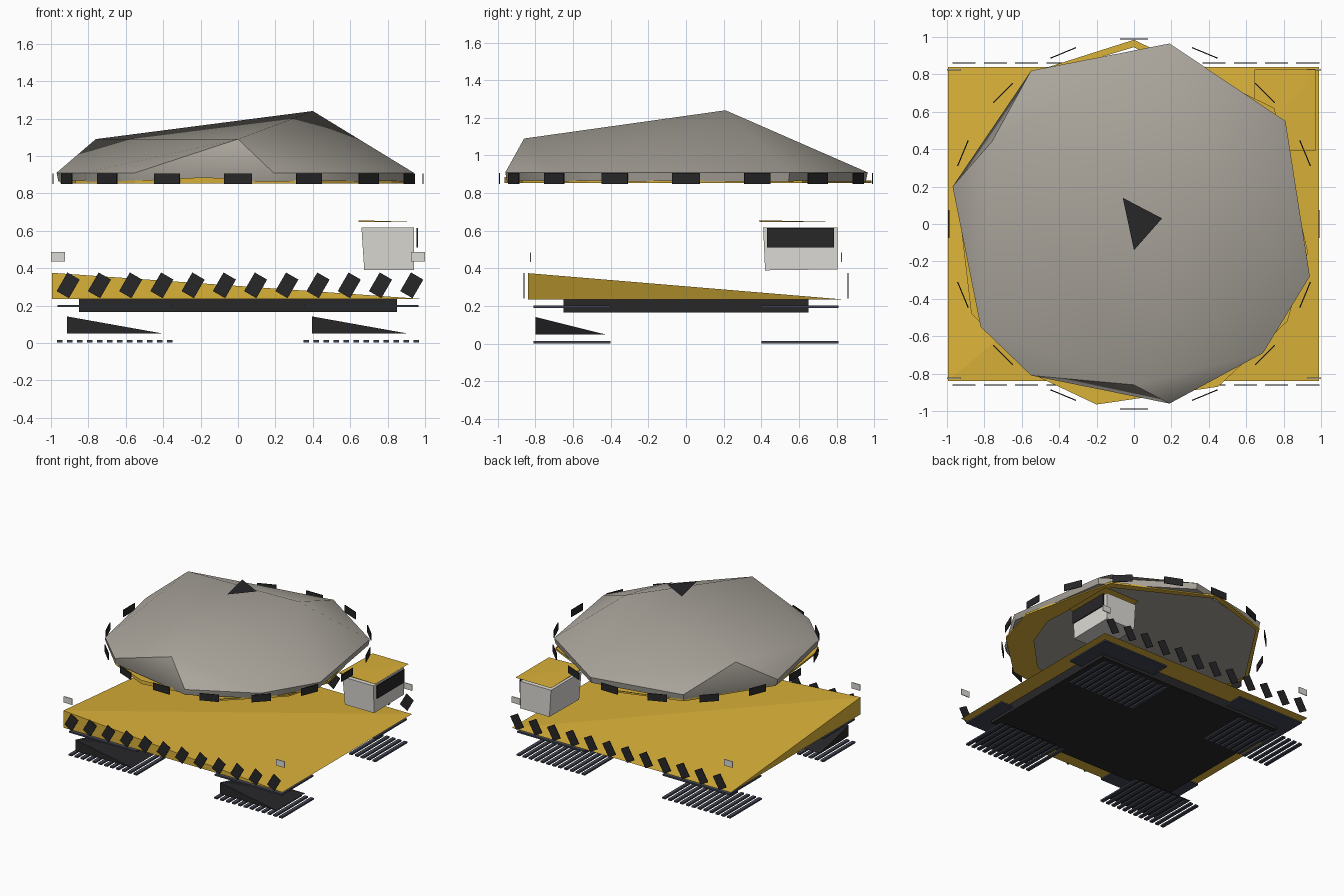
import bpy, bmesh, math
from mathutils import Matrix, Vector

if "Cube" in bpy.data.objects:
    bpy.data.objects.remove(bpy.data.objects["Cube"])


def material(name, rgb):
    m = bpy.data.materials.new(name)
    m.diffuse_color = (*rgb, 1)
    m.use_nodes = True
    m.node_tree.nodes["Principled BSDF"].inputs["Base Color"].default_value = m.diffuse_color
    return m


YELLOW = material("machine yellow", (0.70, 0.44, 0.04))
GREY = material("warm grey", (0.40, 0.375, 0.33))
PALE = material("pale grey", (0.72, 0.70, 0.66))
BLACK = material("black", (0.02, 0.02, 0.022))
SLATE = material("slate", (0.055, 0.06, 0.085))


def finish(name, bm, mat, smooth=None):
    me = bpy.data.meshes.new(name)
    bm.to_mesh(me)
    bm.free()
    ob = bpy.data.objects.new(name, me)
    bpy.context.collection.objects.link(ob)
    me.materials.append(mat)
    if smooth:
        bpy.ops.object.select_all(action='DESELECT')
        ob.select_set(True)
        bpy.context.view_layer.objects.active = ob
        bpy.ops.object.shade_smooth_by_angle(angle=math.radians(smooth))
    return ob


def hull(name, pts, mat, smooth=None):
    bm = bmesh.new()
    for p in pts:
        bm.verts.new(p)
    res = bmesh.ops.convex_hull(bm, input=bm.verts)
    junk = [v for v in bm.verts if not v.link_faces]
    bmesh.ops.delete(bm, geom=junk, context='VERTS')
    bmesh.ops.recalc_face_normals(bm, faces=bm.faces)
    return finish(name, bm, mat, smooth)


def add_box(bm, centre, size, rot=Matrix()):
    bmesh.ops.create_cube(bm, size=1, matrix=Matrix.Translation(centre) @ rot
                          @ Matrix.Diagonal((*size, 1)))


def box(name, lo, hi, mat):
    bm = bmesh.new()
    lo, hi = Vector(lo), Vector(hi)
    add_box(bm, (lo + hi) / 2, hi - lo)
    return finish(name, bm, mat)


def wedge(name, x0, x1, y0, y1, z0, z1, mat):
    # flat base with only the front-left corner raised
    return hull(name, [(x0, y0, z0), (x1, y0, z0), (x1, y1, z0), (x0, y1, z0),
                       (x0, y0, z1)], mat)


# Dome: rim polygon with three high points
rim = [(0.19, 0.965), (0.81, 0.55), (0.94, -0.28), (0.69, -0.69), (0.19, -0.96),
       (-0.55, -0.81), (-0.82, -0.55), (-0.97, 0.20), (-0.55, 0.82)]
pts = [(x, y, 0.91) for x, y in rim] + [(x * 0.99, y * 0.99, 0.862) for x, y in rim]
pts += [(0.40, 0.21, 1.24), (-0.76, 0.44, 1.09), (0.0, -0.86, 1.09)]
hull("dome", pts, GREY, 40)

# Hatch: flat triangle floating over the dome
bm = bmesh.new()
bm.faces.new([bm.verts.new(p) for p in
              [(-0.06, 0.14, 1.325), (0.0, -0.14, 1.325), (0.15, 0.03, 1.325)]])
finish("top_hatch", bm, BLACK)

# Yellow trim ring below the rim, wider on the right side
outer = [(0.0, 0.985), (-0.55, 0.81), (-0.95, 0.20), (-0.87, -0.48), (-0.55, -0.80),
         (-0.20, -0.965), (0.45, -0.87), (0.82, -0.52), (0.93, -0.15), (0.75, 0.62)]
scale = [0.96, 0.97, 0.97, 0.93, 0.90, 0.86, 0.80, 0.78, 0.80, 0.93]
bm = bmesh.new()
a = [bm.verts.new((x, y, 0.853)) for x, y in outer]
b = [bm.verts.new((x * s, y * s, 0.853)) for (x, y), s in zip(outer, scale)]
c = [bm.verts.new((x, y, 0.885 if i == 5 else 0.868)) for i, (x, y) in enumerate(outer)]
n = len(outer)
for i in range(n):
    j = (i + 1) % n
    bm.faces.new((a[i], a[j], b[j], b[i]))
    bm.faces.new((a[j], a[i], c[i], c[j]))
finish("trim_ring", bm, YELLOW)

# Dark plates around the rim
bm = bmesh.new()
for i in range(16):
    t = math.tau * i / 16
    add_box(bm, (0.99 * math.cos(t), 0.99 * math.sin(t), 0.878), (0.006, 0.148, 0.058),
            Matrix.Rotation(t, 4, 'Z'))
finish("rim_plates", bm, BLACK)

# Deck and chassis
wedge("deck", -0.995, 0.99, -0.84, 0.84, 0.235, 0.375, YELLOW)
box("chassis", (-0.85, -0.65, 0.165), (0.85, 0.65, 0.236), BLACK)

# Slanted hazard stripes, front and back
bm = bmesh.new()
for y in (-0.86, 0.86):
    for i in range(12):
        add_box(bm, (-0.908 + i * 0.167, y, 0.308), (0.076, 0.005, 0.115),
                Matrix.Rotation(math.radians(30), 4, 'Y'))
finish("hazard_stripes", bm, BLACK)

# Corner lamps
bm = bmesh.new()
for sx in (-1, 1):
    for sy in (-1, 1):
        add_box(bm, (sx * 0.962, sy * 0.825, 0.46), (0.076, 0.006, 0.05))
finish("corner_lamps", bm, PALE)

# Tracks: cover plates, tread bars and front track bodies
covers, treads = bmesh.new(), bmesh.new()
for sx in (-1, 1):
    for sy in (-1, 1):
        add_box(covers, (sx * 0.66, sy * 0.605, 0.197), (0.61, 0.41, 0.012))
        for i in range(12):
            add_box(treads, (sx * (0.365 + i * 0.0535), sy * 0.605, 0.009),
                    (0.028, 0.41, 0.013))
finish("track_covers", covers, SLATE)
finish("tread_bars", treads, SLATE)
wedge("front_left_track", -0.915, -0.40, -0.80, -0.43, 0.05, 0.142, BLACK)
wedge("front_right_track", 0.395, 0.91, -0.80, -0.43, 0.05, 0.142, BLACK)

# Cab with thin roof and side window
hull("cab", [(0.675, 0.42, 0.39), (0.94, 0.42, 0.39), (0.94, 0.805, 0.395),
             (0.675, 0.805, 0.395), (0.66, 0.41, 0.617), (0.94, 0.41, 0.617),
             (0.94, 0.805, 0.617), (0.66, 0.805, 0.617)], PALE)
wedge("cab_roof", 0.645, 0.97, 0.39, 0.825, 0.646, 0.656, YELLOW)
box("cab_window", (0.954, 0.43, 0.51), (0.962, 0.785, 0.615), BLACK)
